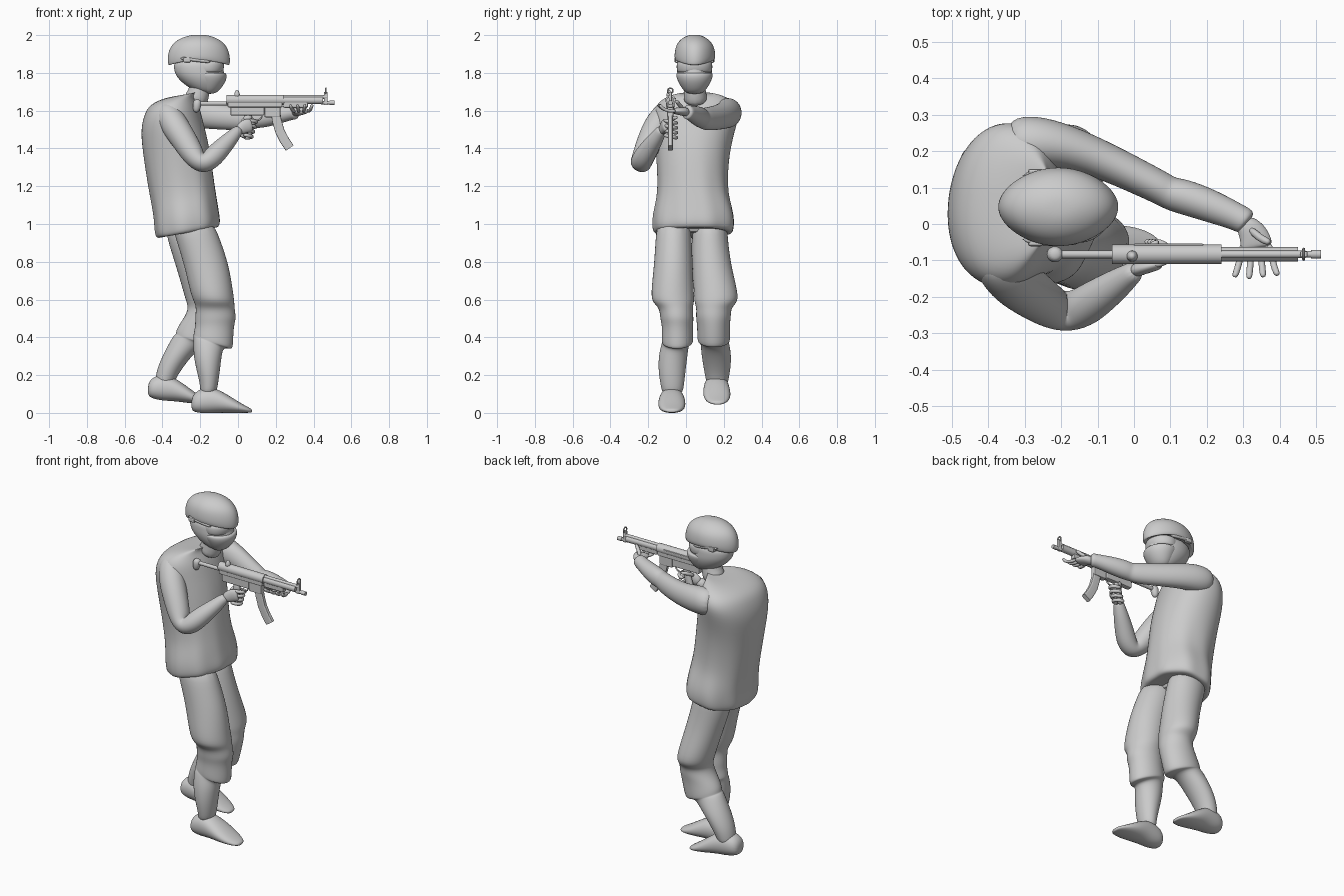
import bpy, bmesh, math
from mathutils import Vector

K = 0.96  # subdivision shrink compensation


def loft(name, rings, side=(0, 1, 0), axis=None, n=14, sub=2, power=1.0):
    """Skin rings (x, y, z, half-size along side, other half-size)."""
    bm = bmesh.new()
    loops = []
    for i, r in enumerate(rings):
        c = Vector(r[:3])
        a, b = r[3] / K, r[-1] / K
        lo, hi = rings[max(i - 1, 0)], rings[min(i + 1, len(rings) - 1)]
        t = Vector(axis) if axis else Vector(hi[:3]) - Vector(lo[:3])
        t.normalize()
        v = Vector(side)
        v = (v - t * v.dot(t)).normalized()
        u = v.cross(t)
        loop = []
        for k in range(n):
            w = 2 * math.pi * k / n
            s, q = math.sin(w), math.cos(w)
            s = math.copysign(abs(s) ** power, s)
            q = math.copysign(abs(q) ** power, q)
            loop.append(bm.verts.new(c + v * a * s + u * b * q))
        loops.append(loop)
    for p, q in zip(loops, loops[1:]):
        for k in range(n):
            bm.faces.new((p[k], p[(k + 1) % n], q[(k + 1) % n], q[k]))
    bm.faces.new(loops[0][::-1])
    bm.faces.new(loops[-1])
    bmesh.ops.recalc_face_normals(bm, faces=bm.faces)
    me = bpy.data.meshes.new(name)
    bm.to_mesh(me)
    bm.free()
    for f in me.polygons:
        f.use_smooth = True
    ob = bpy.data.objects.new(name, me)
    bpy.context.collection.objects.link(ob)
    if sub:
        ob.modifiers.new("smooth", 'SUBSURF').levels = sub
        ob.modifiers["smooth"].render_levels = sub
    return ob


def tube(name, pts, r, side=(0, 0, 1)):
    return loft(name, [(*p, r) for p in pts], side, n=8, sub=1)


def rod(name, x0, x1, y, z, r):
    ob = loft(name, [(x0, y, z, r * K), (x1, y, z, r * K)], (0, 0, 1), n=20, sub=0)
    for f in ob.data.polygons:
        f.use_smooth = len(f.vertices) == 4
    return ob


def box(name, x0, x1, y, hy, z0, z1, bevel=0.006):
    bpy.ops.mesh.primitive_cube_add(size=1, location=((x0 + x1) / 2, y, (z0 + z1) / 2))
    ob = bpy.context.object
    ob.name = name
    ob.scale = (x1 - x0, 2 * hy, z1 - z0)
    bpy.ops.object.transform_apply(location=False, rotation=False, scale=True)
    m = ob.modifiers.new("bevel", 'BEVEL')
    m.width, m.segments = bevel, 2
    return ob


UP = (0, 0, 1)

# shirt with bloused, rippled hem
shirt = loft("shirt", [
    (-.262, .04, .965, .14, .11), (-.265, .04, .947, .195, .155), (-.265, .04, .975, .209, .17),
    (-.272, .04, 1.04, .209, .166), (-.282, .038, 1.11, .192, .165), (-.297, .035, 1.19, .175, .167),
    (-.325, .035, 1.38, .185, .17), (-.352, .047, 1.52, .212, .16), (-.352, .055, 1.60, .222, .142),
    (-.35, .053, 1.655, .185, .115), (-.30, .05, 1.685, .115, .08), (-.25, .05, 1.69, .06, .05)],
    side=(.1, 1, 0), axis=(-.18, 0, 1), n=36, power=.92)
for v in shirt.data.vertices:
    if v.co.z < 1.5:
        w = math.atan2(v.co.y - .04, v.co.x + .28)
        f = .025 * math.sin(9 * w + 4 * v.co.z) * (1.5 - v.co.z)
        v.co.x += (v.co.x + .28) * f * 1.6
        v.co.y += (v.co.y - .04) * f * 1.6

# neck and head
loft("neck", [(-.235, .05, 1.64, .07), (-.205, .048, 1.69, .055), (-.195, .045, 1.78, .055)])
loft("head", [
    (-.16, .045, 1.692, .038, .03), (-.175, .045, 1.715, .064, .075), (-.188, .045, 1.755, .086, .115),
    (-.20, .045, 1.79, .094, .13), (-.21, .045, 1.82, .093, .128), (-.21, .045, 1.88, .09, .13)], axis=UP)
loft("face_mask", [
    (-.15, .045, 1.688, .035, .025), (-.15, .045, 1.71, .062, .055), (-.145, .045, 1.755, .087, .08),
    (-.15, .045, 1.785, .097, .091), (-.15, .045, 1.80, .094, .085), (-.15, .045, 1.801, .08, .07)], axis=UP)
loft("goggles", [
    (-.16, .045, 1.80, .08, .07), (-.16, .045, 1.805, .092, .08), (-.16, .045, 1.85, .096, .09),
    (-.16, .045, 1.87, .08, .07)], axis=UP)
helmet = loft("helmet", [
    (-.207, .045, 1.86, .085, .13), (-.207, .045, 1.835, .094, .153), (-.207, .047, 1.846, .1, .161),
    (-.208, .047, 1.89, .103, .162), (-.208, .047, 1.94, .097, .147), (-.208, .045, 1.975, .074, .112),
    (-.206, .045, 1.997, .04, .06), (-.205, .045, 2.002, .012, .02)], axis=UP, n=18)
# rim rises at the sides, tapers toward front and back
for v in helmet.data.vertices:
    d = abs(v.co.y - .045) / .1
    if v.co.z < 1.87:
        v.co.z += .028 * d * d
    e = abs(v.co.x + .207) / .16
    v.co.y = .045 + (v.co.y - .045) * (1.04 - .12 * e * e)
for s in (-1, 1):
    box("strap_clip", -.29, -.25, .045 + s * .094, .012, 1.855, 1.882)
    tube("goggle_strap", [(-.31, .045 + s * .086, 1.878), (-.23, .045 + s * .099, 1.87),
                          (-.14, .045 + s * .092, 1.857)], .01)

# trouser legs with knee pads and boot tops
right_leg = loft("right_leg", [
    (-.25, -.065, 1.03, .085, .11), (-.212, -.065, .92, .095, .115), (-.165, -.067, .78, .101, .117),
    (-.138, -.072, .63, .113, .112), (-.125, -.067, .585, .109, .105), (-.12, -.053, .555, .086, .1),
    (-.118, -.048, .50, .088, .108), (-.125, -.045, .46, .08, .1), (-.13, -.045, .39, .083, .103),
    (-.135, -.045, .37, .08, .1), (-.155, -.055, .37, .07, .078), (-.162, -.068, .31, .076, .075),
    (-.157, -.075, .22, .071, .06), (-.153, -.072, .14, .06, .045), (-.16, -.072, .09, .05, .04)], axis=UP)
left_leg = loft("left_leg", [
    (-.28, .13, 1.03, .085, .11), (-.262, .125, .92, .095, .112), (-.222, .135, .78, .102, .105),
    (-.185, .16, .63, .116, .1), (-.175, .158, .585, .112, .096), (-.172, .147, .555, .09, .09),
    (-.18, .145, .51, .092, .1), (-.20, .145, .465, .085, .112), (-.22, .147, .40, .086, .107),
    (-.228, .147, .38, .083, .1), (-.258, .15, .38, .072, .08), (-.31, .16, .32, .079, .08),
    (-.36, .165, .24, .071, .066), (-.384, .165, .18, .06, .053), (-.395, .165, .13, .05, .045)], axis=UP)
# knee-pad cuffs slope up toward the back
for ob in (right_leg, left_leg):
    for v in ob.data.vertices:
        if .36 < v.co.z < .42:
            cx = -.135 if ob is right_leg else -.235
            v.co.z += (cx - v.co.x) * .35
box("crotch", -.31, -.19, .035, .05, .955, 1.03, .02)

# boots
foot = [(-.248, .045, .03, .03), (-.225, .058, .055, .054), (-.175, .066, .063, .069),
        (-.115, .066, .068, .064), (-.04, .043, .073, .043), (.02, .024, .062, .024),
        (.06, .014, .042, .013), (.075, .01, .02, .008)]
loft("right_boot", [(x, -.075, z, w, h) for x, z, w, h in foot], axis=(1, 0, 0), power=.92)
loft("left_boot", [(x - .23, .165 + .03 * x, z + .077 - .11 * (x + .25), w, h) for x, z, w, h in foot],
     axis=(1, 0, 0), power=.92)

# sleeves
loft("right_arm", [
    (-.39, -.075, 1.62, .05), (-.37, -.11, 1.58, .07), (-.328, -.158, 1.51, .072), (-.275, -.196, 1.43, .066),
    (-.225, -.23, 1.345, .058), (-.185, -.242, 1.315, .054), (-.14, -.23, 1.345, .056), (-.09, -.195, 1.40, .05),
    (-.04, -.16, 1.45, .04), (-.01, -.138, 1.485, .031), (.01, -.125, 1.505, .024)], side=(0, -.87, .5))
loft("left_arm", [
    (-.35, .22, 1.59, .06), (-.29, .225, 1.59, .08, .075), (-.21, .22, 1.585, .076, .062),
    (-.10, .183, 1.567, .066, .052), (.02, .125, 1.557, .062, .047), (.075, .098, 1.557, .058, .045),
    (.10, .083, 1.56, .05, .044), (.13, .077, 1.564, .054, .048), (.21, .05, 1.577, .048, .045),
    (.285, .018, 1.59, .036, .036), (.305, .007, 1.592, .039, .037), (.31, .002, 1.592, .026, .026)],
    side=UP)

# hands
loft("right_palm", [(-.005, -.13, 1.49, .024, .02), (.03, -.118, 1.515, .036, .018),
                    (.065, -.11, 1.525, .036, .017), (.075, -.107, 1.527, .025, .01)], side=UP)
loft("left_palm", [(.295, .01, 1.59, .025), (.325, -.02, 1.597, .022, .038),
                   (.335, -.055, 1.598, .018, .045), (.337, -.068, 1.6, .012, .04)], side=UP)
for i in range(4):
    z = 1.55 - .026 * i
    dx = -.008 * i
    tube("right_finger", [(.05 + dx, -.112, z), (.085 + dx, -.108, z - .004), (.105 + dx, -.082, z - .01),
                          (.085 + dx, -.052, z - .015), (.05 + dx, -.048, z - .015)], .0105)
    x = .30 + .023 * i
    fan = (i - 1.5) * .014
    tube("left_finger", [(x, -.05, 1.598), (x + fan * .4, -.09, 1.597), (x + fan * .8, -.125, 1.61),
                         (x + fan * 1.2, -.152 + .006 * abs(i - 1), 1.635)], .0095, side=(1, 0, 0))
tube("right_thumb", [(.02, -.11, 1.535), (.035, -.07, 1.56), (.07, -.045, 1.565)], .011)
tube("left_thumb", [(.315, -.01, 1.605), (.345, -.04, 1.635), (.375, -.052, 1.655)], .011)

# weapon: receiver, fore-end, barrel
G = -.083
rod("receiver", -.06, .24, G, 1.657, .027)
box("receiver_lower", -.055, .235, G, .022, 1.618, 1.655)
box("trigger_housing", -.04, .14, G, .016, 1.575, 1.622)
box("magazine_well", .14, .225, G, .017, 1.565, 1.622)
box("side_rail", .0, .19, G + .023, .006, 1.66, 1.668, .002)
rod("fore_end", .24, .45, G, 1.655, .02)
box("fore_end_grip", .24, .37, G, .015, 1.615, 1.65)
rod("cocking_tube", .24, .47, G, 1.672, .010)
rod("barrel", .44, .49, G, 1.642, .009)
rod("muzzle", .485, .512, G, 1.642, .012)
# sights
box("front_sight_post", .455, .475, G, .008, 1.63, 1.70, .003)
bpy.ops.mesh.primitive_torus_add(location=(.465, G, 1.705), rotation=(0, math.pi / 2, 0),
                                 major_radius=.014, minor_radius=.004, major_segments=20, minor_segments=8)
bpy.context.object.name = "front_sight_ring"
loft("rear_sight", [(-.005, G - .005, 1.67, .017), (-.005, G - .005, 1.69, .015),
                    (-.005, G - .005, 1.71, .007)], n=12, sub=1)
# stock
rod("stock_rod", -.21, -.05, G, 1.638, .011)
loft("butt_pad", [(-.215, G, 1.66, .012, .012), (-.215, G, 1.645, .023, .024), (-.22, G, 1.61, .021, .02),
                  (-.222, G, 1.59, .01, .01)])
# pistol grip, trigger guard, curved magazine
loft("pistol_grip", [(.055, G, 1.59, .014, .024), (.05, G, 1.54, .016, .022), (.03, G, 1.48, .016, .022),
                     (.022, G, 1.455, .014, .02)], n=12, sub=1)
tube("trigger_guard", [(.07, G, 1.575), (.078, G, 1.55), (.115, G, 1.545), (.13, G, 1.575)], .005, side=(0, 1, 0))
mag = loft("magazine", [(.198, G, 1.60, .013, .024), (.205, G, 1.55, .013, .024), (.222, G, 1.49, .013, .024),
                        (.248, G, 1.44, .013, .024), (.274, G, 1.402, .013, .024)], n=16, sub=0, power=.4)
for f in mag.data.polygons:
    f.use_smooth = False
